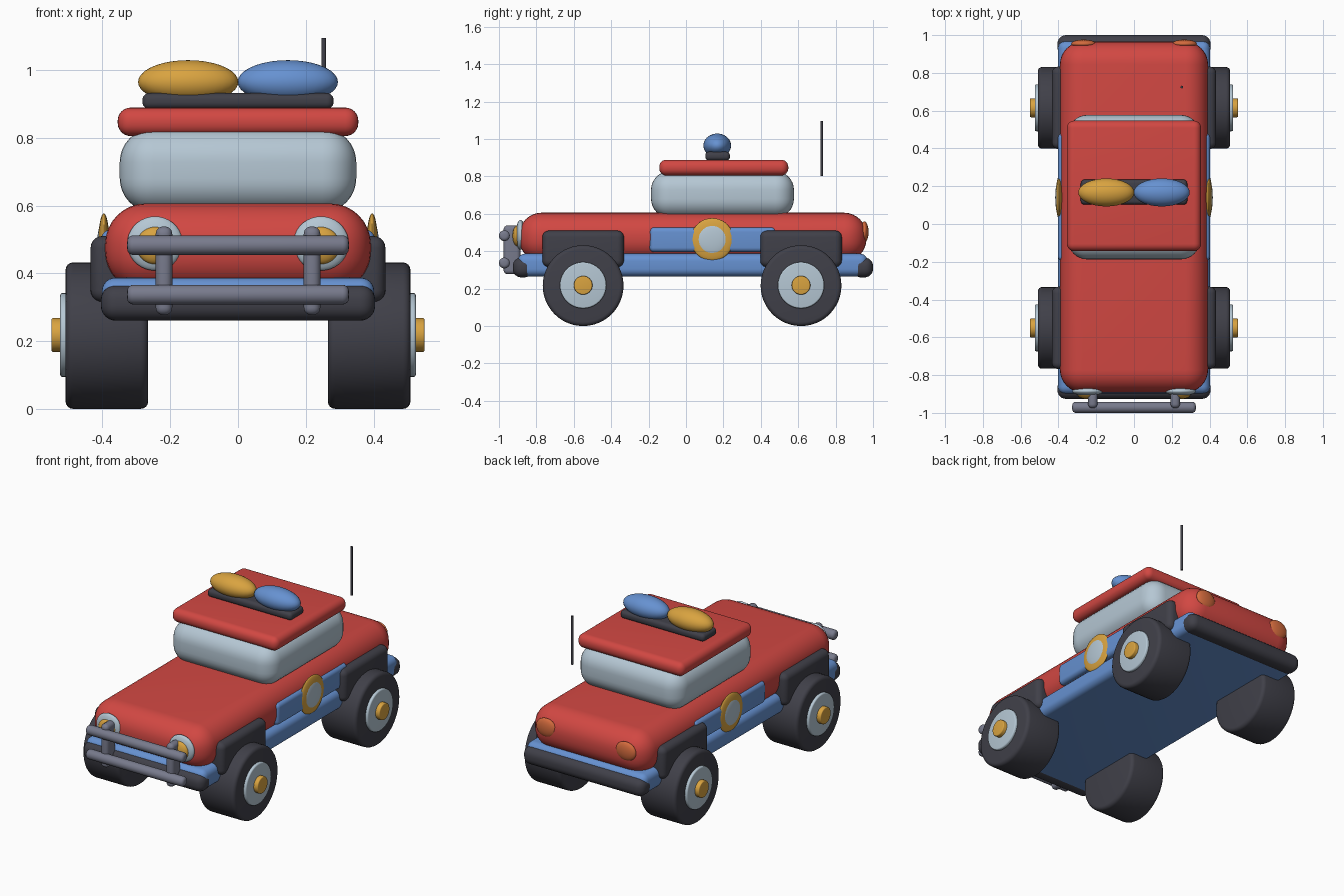
import bpy, bmesh, math
from mathutils import Matrix, Vector

if "Cube" in bpy.data.objects:
    bpy.data.objects.remove(bpy.data.objects["Cube"])


def make_mat(name, rgb):
    m = bpy.data.materials.new(name)
    m.diffuse_color = (*rgb, 1)
    m.use_nodes = True
    m.node_tree.nodes["Principled BSDF"].inputs["Base Color"].default_value = m.diffuse_color
    return m


RED = make_mat("red paint", (0.64, 0.064, 0.055))
BLUE = make_mat("blue paint", (0.133, 0.285, 0.638))
SILVER = make_mat("pale silver", (0.462, 0.571, 0.656))
DARK = make_mat("dark rubber", (0.051, 0.051, 0.066))
STEEL = make_mat("steel grey", (0.187, 0.196, 0.263))
GOLD = make_mat("gold", (0.694, 0.367, 0.051))
ORANGE = make_mat("orange", (0.655, 0.147, 0.047))


def finish(name, bm, mat):
    bmesh.ops.recalc_face_normals(bm, faces=bm.faces[:])
    me = bpy.data.meshes.new(name)
    bm.to_mesh(me)
    bm.free()
    me.materials.append(mat)
    ob = bpy.data.objects.new(name, me)
    bpy.context.collection.objects.link(ob)
    bpy.ops.object.select_all(action='DESELECT')
    ob.select_set(True)
    bpy.context.view_layer.objects.active = ob
    bpy.ops.object.shade_smooth_by_angle(angle=math.radians(40))
    return ob


def rounded_box(name, mat, x, y, z, radius, segments=6):
    """Box given by its (min, max) range on each axis, with rounded edges."""
    lo, hi = Vector((x[0], y[0], z[0])), Vector((x[1], y[1], z[1]))
    bm = bmesh.new()
    bmesh.ops.create_cube(bm, size=1, matrix=Matrix.Translation((lo + hi) / 2)
                          @ Matrix.Diagonal((*(hi - lo), 1)))
    bmesh.ops.bevel(bm, geom=bm.edges[:], offset=radius, segments=segments,
                    profile=0.5, affect='EDGES', clamp_overlap=True)
    return finish(name, bm, mat)


def ellipsoid(name, mat, centre, radii):
    bm = bmesh.new()
    bmesh.ops.create_uvsphere(bm, u_segments=32, v_segments=18, radius=1,
                              matrix=Matrix.Translation(centre) @ Matrix.Diagonal((*radii, 1)))
    return finish(name, bm, mat)


def cylinder(name, mat, centre, radius, length, axis, bevel=0, sides=40):
    bm = bmesh.new()
    bmesh.ops.create_cone(bm, cap_ends=True, segments=sides, radius1=radius,
                          radius2=radius, depth=length)
    if bevel:
        rims = [e for e in bm.edges if abs(e.verts[0].co.z - e.verts[1].co.z) < 1e-6]
        bmesh.ops.bevel(bm, geom=rims, offset=bevel, segments=4, profile=0.5,
                        affect='EDGES', clamp_overlap=True)
    turn = Vector((0, 0, 1)).rotation_difference(Vector(axis)).to_matrix().to_4x4()
    bm.transform(Matrix.Translation(centre) @ turn)
    return finish(name, bm, mat)


# Chassis, body, cabin and roof
rounded_box("chassis", BLUE, (-0.402, 0.402), (-0.9, 0.97), (0.265, 0.387), 0.04)
rounded_box("body", RED, (-0.392, 0.392), (-0.892, 0.965), (0.345, 0.606), 0.12, 8)
rounded_box("cabin_windows", SILVER, (-0.349, 0.349), (-0.187, 0.577), (0.58, 0.828), 0.1, 8)
rounded_box("roof", RED, (-0.355, 0.355), (-0.143, 0.547), (0.805, 0.889), 0.038)

# Bumpers
rounded_box("front_bumper", DARK, (-0.405, 0.405), (-0.926, -0.82), (0.26, 0.366), 0.045)
rounded_box("rear_bumper", DARK, (-0.405, 0.405), (0.89, 1.0), (0.26, 0.366), 0.045)

# Bull bar
for label, z in (("upper", 0.483), ("lower", 0.337)):
    cylinder(label + "_guard_bar", STEEL, (0, -0.971, z), 0.029, 0.654, (1, 0, 0), 0.018, 24)

# Roof rack with two bundles, and the aerial
rounded_box("roof_rack", DARK, (-0.282, 0.282), (0.103, 0.235), (0.885, 0.932), 0.02)
ellipsoid("gold_bundle", GOLD, (-0.147, 0.167, 0.965), (0.148, 0.074, 0.064))
ellipsoid("blue_bundle", BLUE, (0.147, 0.167, 0.965), (0.148, 0.074, 0.064))
cylinder("aerial", DARK, (0.253, 0.725, 0.948), 0.007, 0.294, (0, 0, 1), sides=12)

# Parts repeated on both sides
for side, s in (("left", -1), ("right", 1)):
    def span(a, b):
        return tuple(sorted((s * a, s * b)))

    rounded_box(side + "_guard_post", STEEL, span(0.194, 0.243), (-0.975, -0.885),
                (0.277, 0.538), 0.022)
    # Lamps
    ellipsoid(side + "_headlight_rim", SILVER, (s * 0.245, -0.885, 0.488), (0.082, 0.025, 0.08))
    ellipsoid(side + "_headlight", GOLD, (s * 0.245, -0.902, 0.482), (0.055, 0.025, 0.055))
    ellipsoid(side + "_tail_light", ORANGE, (s * 0.267, 0.954, 0.503), (0.066, 0.022, 0.056))
    # Door panel and round emblem
    rounded_box(side + "_door_panel", BLUE, span(0.34, 0.403), (-0.195, 0.48),
                (0.395, 0.528), 0.025)
    ellipsoid(side + "_emblem_ring", GOLD, (s * 0.396, 0.14, 0.463), (0.018, 0.114, 0.114))
    ellipsoid(side + "_emblem_disc", SILVER, (s * 0.402, 0.14, 0.463), (0.015, 0.085, 0.085))
    # Wheels and their arches
    for end, y in (("front", -0.55), ("rear", 0.615)):
        tag = end + "_" + side
        rounded_box(tag + "_wheel_arch", DARK, span(0.32, 0.435), (y - 0.218, y + 0.218),
                    (0.315, 0.51), 0.035)
        cylinder(tag + "_tyre", DARK, (s * 0.387, y, 0.216), 0.216, 0.244, (1, 0, 0), 0.022, 48)
        cylinder(tag + "_hub", SILVER, (s * 0.465, y, 0.218), 0.124, 0.12, (1, 0, 0), 0.008)
        cylinder(tag + "_hub_cap", GOLD, (s * 0.5, y, 0.218), 0.05, 0.102, (1, 0, 0), 0.006, 32)
